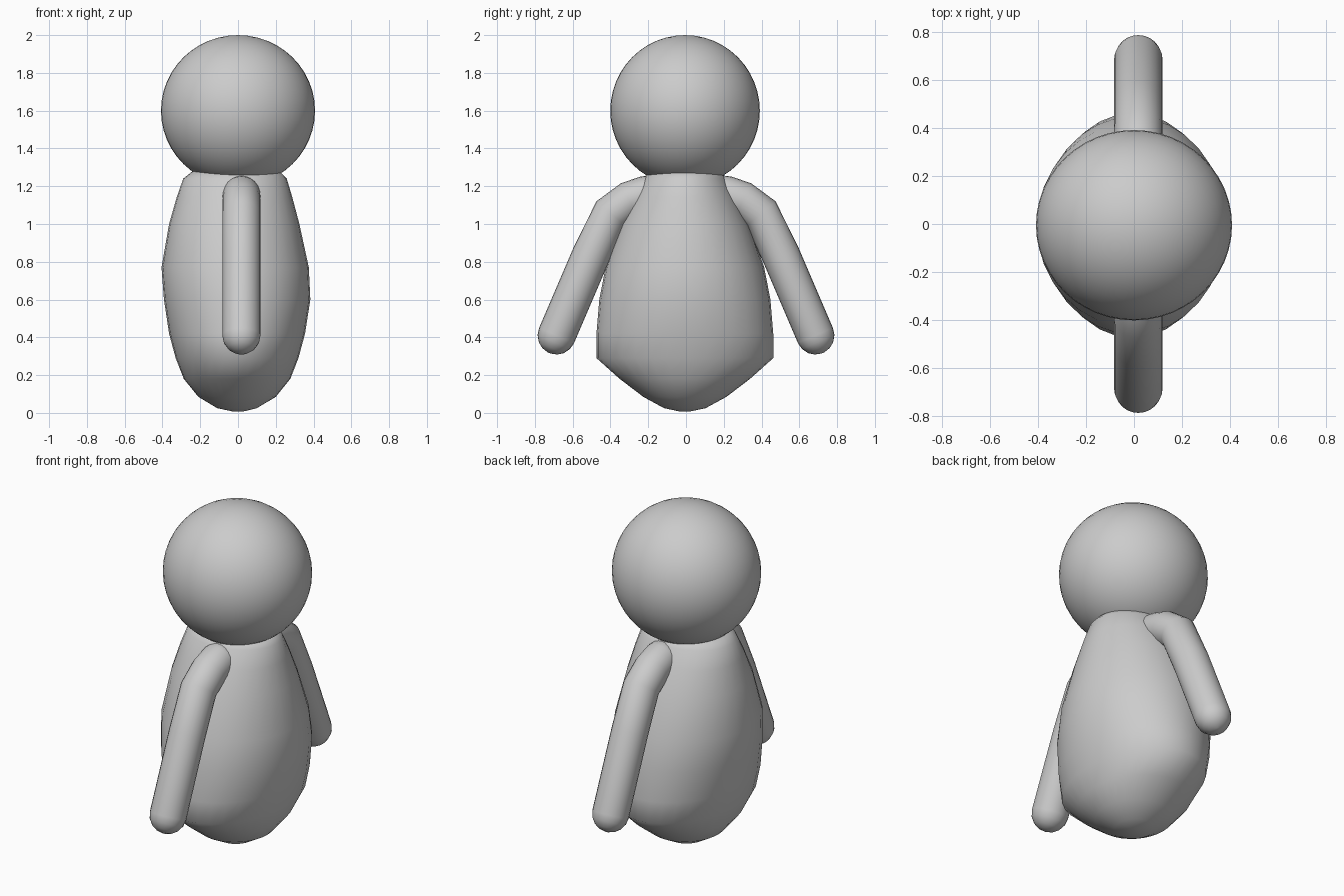
import bpy, bmesh, math
from mathutils import Vector

if "Cube" in bpy.data.objects:
    bpy.data.objects.remove(bpy.data.objects["Cube"])

grey = bpy.data.materials.new("plain grey")
grey.diffuse_color = (0.6, 0.6, 0.6, 1)
grey.use_nodes = True
grey.node_tree.nodes["Principled BSDF"].inputs["Base Color"].default_value = grey.diffuse_color


def finish(name, bm, angle):
    bmesh.ops.recalc_face_normals(bm, faces=bm.faces)
    mesh = bpy.data.meshes.new(name)
    bm.to_mesh(mesh)
    bm.free()
    ob = bpy.data.objects.new(name, mesh)
    bpy.context.collection.objects.link(ob)
    mesh.materials.append(grey)
    bpy.ops.object.select_all(action='DESELECT')
    ob.select_set(True)
    bpy.context.view_layer.objects.active = ob
    bpy.ops.object.shade_smooth_by_angle(angle=math.radians(angle))
    return ob


def loft(name, rings, angle=60):
    """Skin a list of equally long point rings and cap both ends."""
    bm = bmesh.new()
    loops = [[bm.verts.new(p) for p in ring] for ring in rings]
    n = len(loops[0])
    for a, b in zip(loops, loops[1:]):
        for i in range(n):
            j = (i + 1) % n
            bm.faces.new((a[i], a[j], b[j], b[i]))
    bm.faces.new(loops[0])
    bm.faces.new(loops[-1])
    return finish(name, bm, angle)


# Head: slightly wide ball
bm = bmesh.new()
bmesh.ops.create_uvsphere(bm, u_segments=48, v_segments=24, radius=1)
for v in bm.verts:
    v.co = Vector((v.co.x * 0.408, v.co.y * 0.396 - 0.005, v.co.z * 0.4 + 1.6))
finish("head", bm, 60)

# Body: height, x left, x right, half depth
profile = [(0.008, -0.03, 0.03, 0.03), (0.025, -0.11, 0.10, 0.11),
           (0.085, -0.21, 0.20, 0.22), (0.18, -0.287, 0.277, 0.345),
           (0.29, -0.33, 0.32, 0.468), (0.42, -0.365, 0.355, 0.468),
           (0.60, -0.392, 0.383, 0.453), (0.77, -0.405, 0.375, 0.42),
           (1.00, -0.365, 0.325, 0.34), (1.14, -0.325, 0.288, 0.275),
           (1.24, -0.29, 0.258, 0.22), (1.28, -0.24, 0.22, 0.19)]
N = 32
rings = []
for z, x0, x1, d in profile:
    c, r = (x0 + x1) / 2, (x1 - x0) / 2
    rings.append([(c + r * math.cos(2 * math.pi * k / N),
                   d * math.sin(2 * math.pi * k / N) - 0.006, z) for k in range(N)])
loft("body", rings)


# Arms: round-ended tubes bent at the shoulder, one on each side
def arm(name, side, radius=0.101, sides=24):
    path = [Vector(p) for p in ((0.21, 1.155), (0.30, 1.125), (0.397, 1.055),
                                (0.505, 0.83), (0.685, 0.41))]
    first = (path[1] - path[0]).normalized()
    last = (path[-1] - path[-2]).normalized()
    steps = [math.radians(a) for a in (85, 65, 45, 22)]
    stations = [(path[0] - first * math.sin(a) * radius, first, math.cos(a)) for a in steps]
    for i, p in enumerate(path):
        before = (p - path[i - 1]).normalized() if i else first
        after = (path[i + 1] - p).normalized() if i + 1 < len(path) else last
        stations.append((p, (before + after).normalized(), 1))
    stations += [(path[-1] + last * math.sin(a) * radius, last, math.cos(a))
                 for a in reversed(steps)]
    rings = []
    for p, t, s in stations:
        ring = []
        for k in range(sides):
            a = 2 * math.pi * k / sides
            off = Vector((-t.y, t.x)) * math.sin(a) * radius * s
            ring.append((0.018 + radius * s * math.cos(a),
                         side * (p.x + off.x), p.y + off.y))
        rings.append(ring)
    return loft(name, rings)


arm("back_arm", 1)
arm("front_arm", -1)
